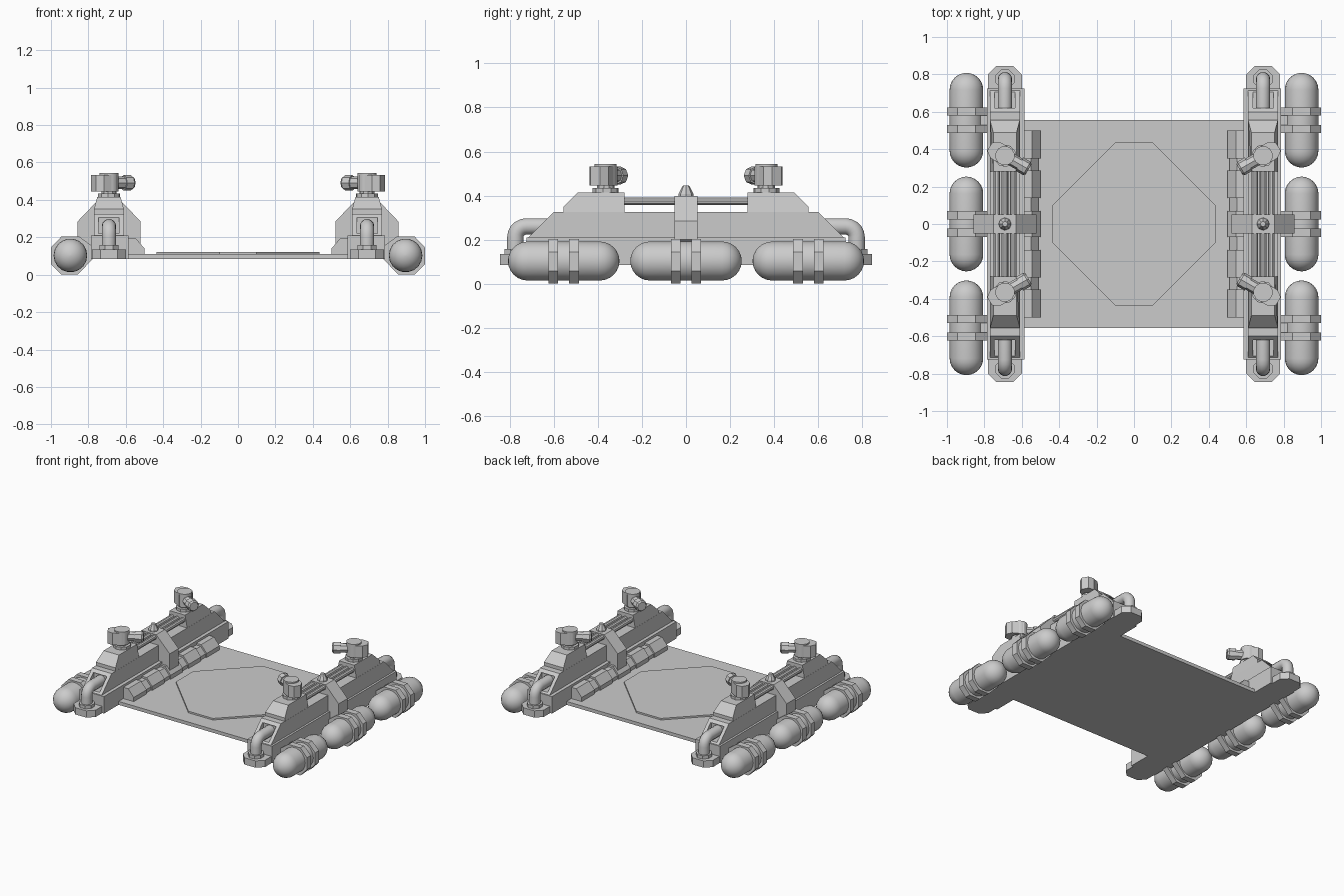
import bpy, bmesh
from math import pi, sin, cos, radians
from mathutils import Matrix, Vector

if "Cube" in bpy.data.objects:
    bpy.data.objects.remove(bpy.data.objects["Cube"])


def finish(name, bm, mirror="", smooth=False):
    bmesh.ops.recalc_face_normals(bm, faces=bm.faces)
    me = bpy.data.meshes.new(name)
    bm.to_mesh(me)
    bm.free()
    ob = bpy.data.objects.new(name, me)
    bpy.context.collection.objects.link(ob)
    if smooth:
        bpy.ops.object.select_all(action='DESELECT')
        ob.select_set(True)
        bpy.context.view_layer.objects.active = ob
        bpy.ops.object.shade_smooth_by_angle(angle=radians(35))
    if mirror:
        m = ob.modifiers.new("Mirror", 'MIRROR')
        m.use_axis = ("x" in mirror, "y" in mirror, False)
        m.use_mirror_merge = False
    return ob


def prism(bm, pts, axis, a, b):
    """Extrude a 2D outline along an axis from a to b."""
    def place(p, t):
        return {'x': (t, p[0], p[1]), 'y': (p[0], t, p[1]), 'z': (p[0], p[1], t)}[axis]
    lo = [bm.verts.new(place(p, a)) for p in pts]
    hi = [bm.verts.new(place(p, b)) for p in pts]
    bm.faces.new(lo)
    bm.faces.new(hi)
    n = len(pts)
    for i in range(n):
        bm.faces.new((lo[i], lo[(i + 1) % n], hi[(i + 1) % n], hi[i]))
    return lo + hi


def box(bm, x0, x1, y0, y1, z0, z1):
    return prism(bm, [(x0, y0), (x1, y0), (x1, y1), (x0, y1)], 'z', z0, z1)


def ngon(cx, cy, r, n, turn=0.5):
    return [(cx + r * cos(2 * pi * (i + turn) / n), cy + r * sin(2 * pi * (i + turn) / n)) for i in range(n)]


def rings(bm, path, n):
    """Skin circles given as (centre, axis direction, radius)."""
    loops = []
    for c, d, r in path:
        d = Vector(d).normalized()
        u = Vector((1, 0, 0)) if abs(d.x) < 0.9 else Vector((0, 1, 0))
        v = d.cross(u)
        loops.append([bm.verts.new(Vector(c) + r * (u * cos(2 * pi * i / n) + v * sin(2 * pi * i / n)))
                      for i in range(n)])
    for a, b in zip(loops, loops[1:]):
        for i in range(n):
            bm.faces.new((a[i], a[(i + 1) % n], b[(i + 1) % n], b[i]))
    bm.faces.new(loops[0])
    bm.faces.new(loops[-1])


CX = 0.69  # centre line of each side housing

# Deck and octagonal landing plate
bm = bmesh.new()
box(bm, -0.62, 0.62, -0.555, 0.555, 0.085, 0.11)
finish("deck", bm)
bm = bmesh.new()
prism(bm, [(0.1, -0.435), (0.435, -0.1), (0.435, 0.1), (0.1, 0.435),
           (-0.1, 0.435), (-0.435, 0.1), (-0.435, -0.1), (-0.1, -0.435)], 'z', 0.108, 0.122)
finish("deck_plate", bm)

# Side housing: wide base and narrower sloped body
bm = bmesh.new()
box(bm, 0.585, 0.785, -0.725, 0.725, 0.085, 0.21)
finish("housing_base", bm, "x")
bm = bmesh.new()
prism(bm, [(-0.72, 0.205), (0.72, 0.205), (0.60, 0.325), (-0.60, 0.325)], 'x', 0.61, 0.77)
body = finish("housing_body", bm)

# Recesses where the pipes enter the sloped ends
bm = bmesh.new()
for s in (-1, 1):
    y0, y1 = sorted((s * 0.61, s * 0.76))
    box(bm, 0.635, 0.745, y0, y1, 0.22, 0.305)
cut = finish("recess_cutter", bm)
cut.hide_render = True
cut.hide_set(True)
mod = body.modifiers.new("Recess", 'BOOLEAN')
mod.object = cut
mod.solver = 'EXACT'
m = body.modifiers.new("Mirror", 'MIRROR')
m.use_mirror_merge = False

# Chamfered end feet
bm = bmesh.new()
prism(bm, [(0.60, 0.70), (0.60, 0.80), (0.645, 0.845), (0.735, 0.845), (0.78, 0.80), (0.78, 0.70)],
      'z', 0.085, 0.135)
finish("end_foot", bm, "xy")

# Elbow pipes with collars
bm = bmesh.new()
path = [((CX, 0.775, 0.13), (0, 0, 1), 0.038)]
for i in range(6):
    a = i * pi / 10
    path.append(((CX, 0.725 + 0.05 * cos(a), 0.21 + 0.05 * sin(a)), (0, -sin(a), cos(a)), 0.038))
path.append(((CX, 0.60, 0.26), (0, -1, 0), 0.038))
rings(bm, path, 14)
finish("elbow_pipe", bm, "xy", True)
bm = bmesh.new()
prism(bm, ngon(CX, 0.775, 0.054, 8), 'z', 0.13, 0.158)
finish("pipe_collar", bm, "xy")

# Inner rail and raised pads
bm = bmesh.new()
prism(bm, [(0.51, 0.10), (0.51, 0.135), (0.55, 0.18), (0.60, 0.18), (0.60, 0.10)], 'y', -0.5, 0.5)
finish("inner_rail", bm, "x")
bm = bmesh.new()
for a, b in ((-0.5, -0.35), (-0.285, -0.14), (-0.07, 0.07), (0.14, 0.285), (0.35, 0.5)):
    prism(bm, [(0.50, 0.10), (0.50, 0.14), (0.545, 0.193), (0.60, 0.193), (0.60, 0.10)], 'y', a, b)
finish("rail_pads", bm, "x")

# Central strap with its knob
bm = bmesh.new()
prism(bm, [(0.52, 0.12), (0.52, 0.285), (0.63, 0.397), (0.75, 0.397), (0.857, 0.285), (0.857, 0.20),
           (0.79, 0.14), (0.79, 0.12)], 'y', -0.052, 0.052)
finish("center_strap", bm, "x")
bm = bmesh.new()
rings(bm, [((CX, 0, z), (0, 0, 1), r) for z, r in ((0.39, 0.034), (0.408, 0.034), (0.435, 0.02), (0.446, 0.014))], 8)
finish("strap_knob", bm, "x")

# Rods running between the turret mounts
bm = bmesh.new()
for dx in (-0.044, 0, 0.044):
    rings(bm, [((CX + dx, y, 0.375), (0, 1, 0), 0.018) for y in (-0.3, 0.3)], 10)
finish("top_rods", bm, "x", True)

# Turret mounts with chamfered top edges
bm = bmesh.new()
vs = prism(bm, [(0.28, 0.32), (0.28, 0.415), (0.49, 0.415), (0.555, 0.35), (0.555, 0.32)], 'x', 0.61, 0.77)
for v in vs:
    if v.co.z > 0.4:
        v.co.x = CX + (v.co.x - CX) * 0.78
finish("turret_mount", bm, "xy")

# Turrets aimed inward
aim = Matrix.Translation((CX, 0.365, 0)) @ Matrix.Rotation(radians(210), 4, 'Z')


def turret_part(name, bm, smooth=False):
    bm.transform(aim)
    finish(name, bm, "xy", smooth)


bm = bmesh.new()
prism(bm, ngon(0, 0, 0.06, 10), 'z', 0.41, 0.435)
prism(bm, ngon(0, 0, 0.04, 10), 'z', 0.43, 0.46)
turret_part("turret_neck", bm)
bm = bmesh.new()
prism(bm, ngon(0, 0, 0.052, 12), 'z', 0.445, 0.543)
turret_part("turret_head", bm, True)
bm = bmesh.new()
prism(bm, [(0.02, -0.05), (0.02, 0.05), (-0.06, 0.05), (-0.095, 0.025), (-0.095, -0.025), (-0.06, -0.05)],
      'z', 0.445, 0.533)
turret_part("turret_rear_block", bm)
bm = bmesh.new()
rings(bm, [((x, 0, 0.491), (1, 0, 0), r) for x, r in
           ((0, 0.034), (0.09, 0.034), (0.09, 0.041), (0.135, 0.041), (0.146, 0.032))], 8)
turret_part("turret_barrel", bm)

# Capsule tanks along the outer edge
TX, TZ, R = 0.896, 0.103, 0.09
bm = bmesh.new()
for cy in (-0.555, 0, 0.555):
    prof = []
    for s in (-1, 1):
        arc = [i * pi / 12 for i in range(7)]
        for a in (reversed(arc) if s < 0 else arc):
            prof.append(((TX, cy + s * (0.163 + R * sin(a)), TZ), (0, 1, 0), max(R * cos(a), 0.004)))
    rings(bm, prof, 18)
finish("tanks", bm, "x", True)

# Octagonal tank bands and brackets to the housing
bm = bmesh.new()
for cy in (-0.555, 0, 0.555):
    for d in (-0.047, 0.047):
        y0, y1 = cy + d - 0.022, cy + d + 0.022
        prism(bm, [(0.775, 0.085), (0.858, 0), (0.945, 0), (1, 0.057), (1, 0.145), (0.945, 0.203),
                   (0.848, 0.203), (0.775, 0.15)], 'y', y0, y1)
    box(bm, 0.775, 0.83, cy - 0.04, cy + 0.04, 0.085, 0.15)
finish("tank_bands", bm, "x")
